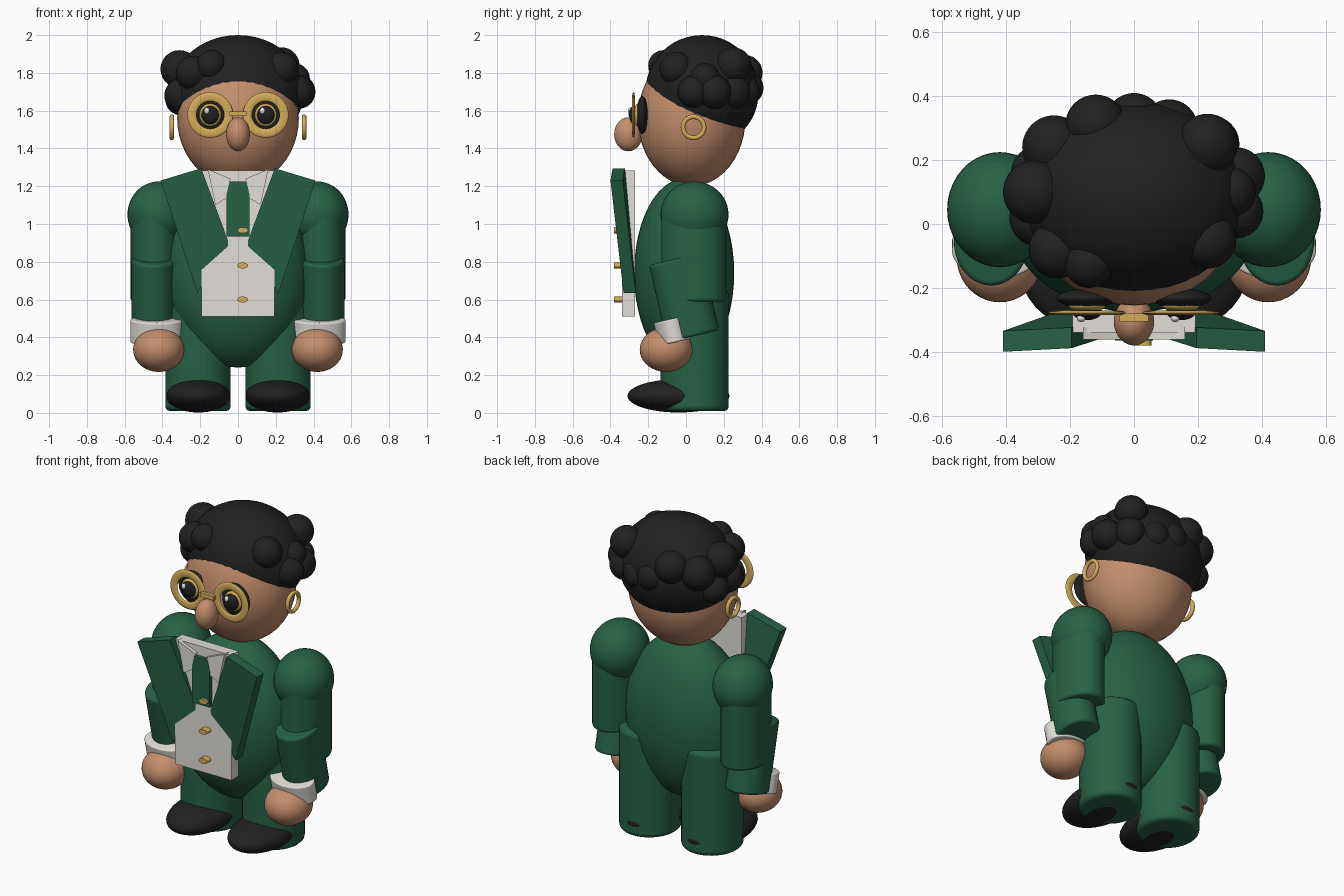
import bpy, math
from mathutils import Vector

cube = bpy.data.objects.get("Cube")
if cube:
    bpy.data.objects.remove(cube, do_unlink=True)


def material(name, rgb):
    m = bpy.data.materials.new(name)
    m.use_nodes = True
    m.diffuse_color = (*rgb, 1)
    m.node_tree.nodes["Principled BSDF"].inputs["Base Color"].default_value = (*rgb, 1)
    return m


GREEN = material("suit green", (0.02, 0.12, 0.06))
SKIN = material("warm skin", (0.55, 0.27, 0.15))
BLACK = material("soft black", (0.015, 0.015, 0.016))
WHITE = material("off white", (0.76, 0.73, 0.68))
GOLD = material("gold", (0.65, 0.42, 0.1))
GLINT = material("eye white", (0.9, 0.9, 0.9))


def finish(name, mat, scale=(1, 1, 1), smooth=True, bevel=0):
    ob = bpy.context.object
    ob.name = name
    ob.scale = scale
    ob.data.materials.append(mat)
    bpy.ops.object.transform_apply(location=False, rotation=False, scale=True)
    if bevel:
        mod = ob.modifiers.new("soft_rim", "BEVEL")
        mod.width, mod.segments, mod.limit_method = bevel, 3, "ANGLE"
    if smooth:
        bpy.ops.object.shade_smooth_by_angle(angle=math.radians(40))
    return ob


def ball(name, loc, radii, mat):
    bpy.ops.mesh.primitive_uv_sphere_add(segments=40, ring_count=24, location=loc)
    return finish(name, mat, radii)


def tube(name, loc, rx, ry, height, mat, tilt=0, bevel=0):
    bpy.ops.mesh.primitive_cylinder_add(vertices=40, radius=1, depth=1, location=loc,
                                        rotation=(tilt, 0, 0))
    return finish(name, mat, (rx, ry, height), bevel=bevel)


def ring(name, loc, major, minor, mat, rot, flat=1):
    bpy.ops.mesh.primitive_torus_add(location=loc, rotation=rot, major_radius=major,
                                     minor_radius=minor, major_segments=40, minor_segments=12)
    return finish(name, mat, (1, 1, flat))


def box(name, loc, size, mat):
    bpy.ops.mesh.primitive_cube_add(size=1, location=loc)
    return finish(name, mat, size, smooth=False)


def plate(name, outline, front, thick, mat):
    """Extrude an (x, z) outline backwards; front(x, z) gives the y of its front face."""
    n = len(outline)
    verts = [(x, front(x, z) + d, z) for d in (0, thick) for x, z in outline]
    faces = [list(range(n)), list(range(2 * n - 1, n - 1, -1))]
    faces += [(i, i + n, (i + 1) % n + n, (i + 1) % n) for i in range(n)]
    me = bpy.data.meshes.new(name)
    me.from_pydata(verts, [], faces)
    me.materials.append(mat)
    ob = bpy.data.objects.new(name, me)
    bpy.context.collection.objects.link(ob)
    return ob


# Torso, head, nose
ball("torso", (0, -0.01, 0.74), (0.38, 0.265, 0.5), GREEN)
ball("head", (0, 0.03, 1.56), (0.322, 0.285, 0.36), SKIN)
ball("nose", (0, -0.305, 1.475), (0.063, 0.075, 0.09), SKIN)

# Hair: cap plus curls pushed out to its surface
centre, radii = Vector((0, 0.085, 1.7)), Vector((0.35, 0.3, 0.3))
ball("hair_cap", centre, radii, BLACK)
curls = [(-0.31, 0.1, 1.82, 0.1), (-0.3, 0.02, 1.68, 0.09), (-0.25, 0.24, 1.77, 0.1),
         (-0.12, 0.31, 1.8, 0.095), (0, 0.32, 1.72, 0.09), (0.11, 0.3, 1.7, 0.09),
         (0.23, 0.25, 1.84, 0.095), (0.24, 0.25, 1.7, 0.09), (0.32, 0.15, 1.7, 0.09),
         (0.32, 0.04, 1.7, 0.085), (0.3, 0.1, 1.77, 0.08), (0.23, -0.05, 1.82, 0.09),
         (-0.24, -0.08, 1.8, 0.09), (-0.14, -0.12, 1.84, 0.08), (-0.3, 0.16, 1.66, 0.085)]
for i, (x, y, z, r) in enumerate(curls):
    ball(f"hair_curl_{i + 1}", (x, y, z), (r, r, r), BLACK)

# Shirt front, tie, buttons, glasses bridge
box("shirt_front", (0, -0.305, 0.897), (0.385, 0.07, 0.775), WHITE)
plate("tie", [(-0.045, 1.225), (-0.06, 1.16), (-0.06, 0.935),
              (0.06, 0.935), (0.06, 1.16), (0.045, 1.225)],
      lambda x, z: -0.365, 0.04, GREEN)
for i, z in enumerate((0.6, 0.78, 0.967)):
    bpy.ops.mesh.primitive_cylinder_add(vertices=16, radius=1, depth=1,
                                        location=(0.025, -0.355, z),
                                        rotation=(math.pi / 2, 0, 0))
    finish(f"button_{i + 1}", GOLD, (0.029, 0.016, 0.05))
box("glasses_bridge", (0, -0.292, 1.583), (0.09, 0.025, 0.025), GOLD)

LAPEL = [(0.41, 1.23), (0.195, 1.295), (0.052, 0.91), (0.052, 0.88), (0.215, 0.635)]
COLLAR = [(0.16, 1.29), (0.04, 1.24), (0.055, 1.14), (0.12, 1.1)]
TILT = 0.23

for side, s in (("left", 1), ("right", -1)):
    def mirrored(points):
        pts = [(s * x, z) for x, z in points]
        return pts[::s]

    # Jacket lapel leans forward at the top; collar lies on the shirt
    plate(f"{side}_lapel", mirrored(LAPEL),
          lambda x, z: -0.33 - 0.09 * (z - 0.64) - 0.08 * (abs(x) - 0.2), 0.065, GREEN)
    plate(f"{side}_collar", mirrored(COLLAR), lambda x, z: -0.362, 0.04, WHITE)

    # Leg and shoe
    tube(f"{side}_leg", (s * 0.212, 0.045, 0.33), 0.173, 0.181, 0.64, GREEN, bevel=0.025)
    ball(f"{side}_shoe", (s * 0.21, -0.04, 0.09), (0.17, 0.27, 0.088), BLACK)

    # Arm
    ball(f"{side}_shoulder", (s * 0.42, 0.045, 1.05), (0.165, 0.18, 0.175), GREEN)
    tube(f"{side}_upper_arm", (s * 0.44, 0.04, 0.82), 0.128, 0.17, 0.46, GREEN, bevel=0.015)
    tube(f"{side}_forearm", (s * 0.447, -0.01, 0.61), 0.117, 0.142, 0.42, GREEN,
         TILT, bevel=0.015)
    tube(f"{side}_cuff", (s * 0.43, -0.07, 0.435), 0.14, 0.09, 0.125, WHITE,
         TILT, bevel=0.008)
    ball(f"{side}_hand", (s * 0.42, -0.105, 0.335), (0.135, 0.14, 0.118), SKIN)

    # Earring
    ring(f"{side}_earring", (s * 0.35, 0.04, 1.512), 0.056, 0.012, GOLD, (0, math.pi / 2, 0))

    # Glasses rim and eye
    x, z = s * 0.147, 1.577
    ring(f"{side}_glasses_rim", (x, -0.278, z), 0.097, 0.024, GOLD, (math.pi / 2, 0, 0), 0.3)
    ball(f"{side}_eye", (x, -0.232, z), (0.095, 0.03, 0.1), BLACK)
    ball(f"{side}_iris", (x, -0.255, z), (0.058, 0.022, 0.06), GOLD)
    ball(f"{side}_pupil", (x, -0.275, z), (0.046, 0.026, 0.048), BLACK)
    ball(f"{side}_eye_glint", (x - 0.018, -0.295, z + 0.022), (0.014, 0.012, 0.017), GLINT)
